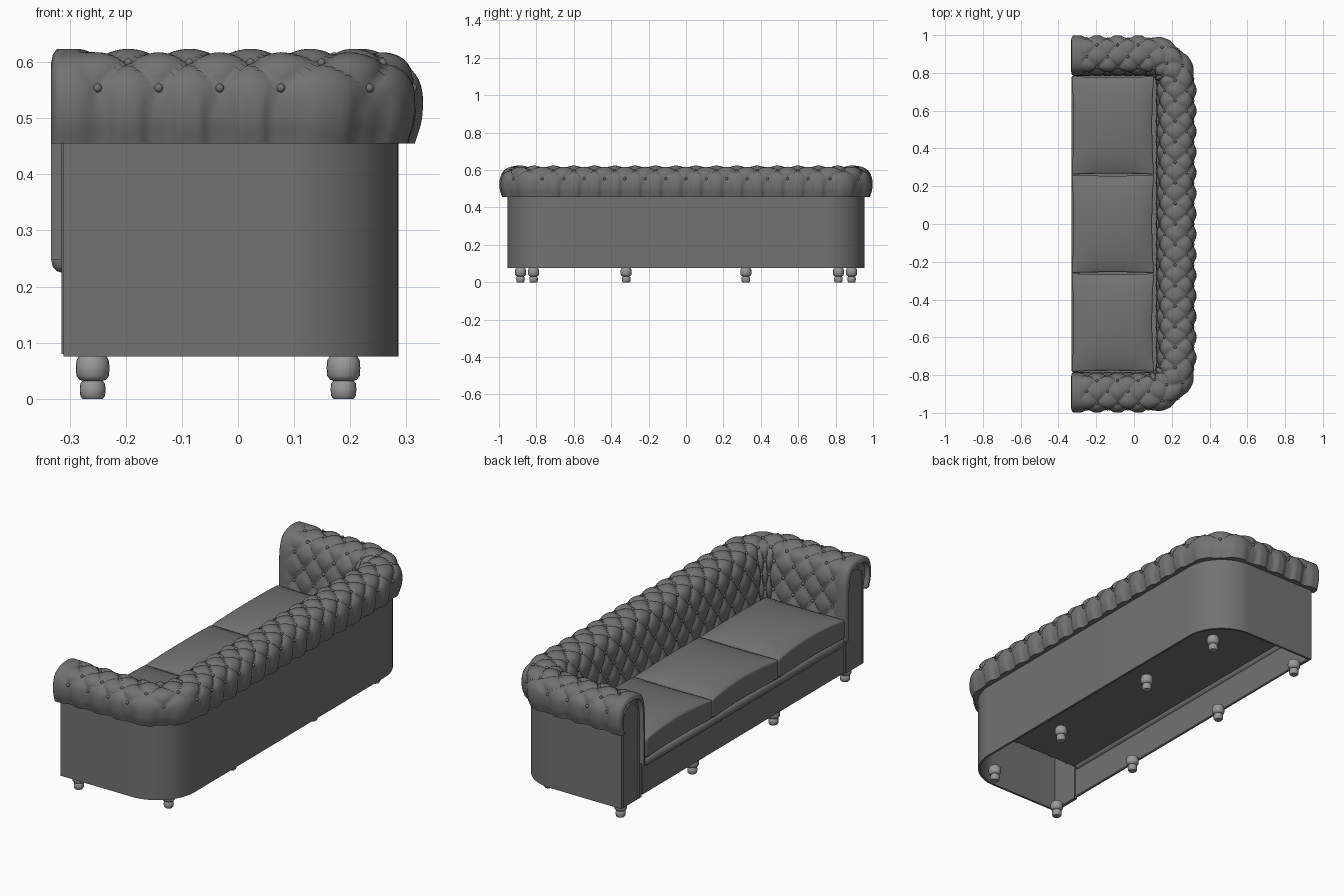
import bpy, bmesh, math
from mathutils import Vector

if "Cube" in bpy.data.objects:
    bpy.data.objects.remove(bpy.data.objects["Cube"])

# Dark leather and slightly lighter feet
leather = bpy.data.materials.new("dark_leather")
leather.diffuse_color = (0.17, 0.17, 0.17, 1)
leather.use_nodes = True
leather.node_tree.nodes["Principled BSDF"].inputs["Base Color"].default_value = leather.diffuse_color
wood = bpy.data.materials.new("foot_grey")
wood.diffuse_color = (0.32, 0.32, 0.32, 1)
wood.use_nodes = True
wood.node_tree.nodes["Principled BSDF"].inputs["Base Color"].default_value = wood.diffuse_color

# Plan path of the arms and back: offset d is measured outwards from the roll centre line
X0, CX, CY, R = -0.333, 0.225, 0.893, 0.145
L1 = CX - R - X0
LA = R * math.pi / 2
T = 2 * (L1 + LA + CY - R)


def path(u, d):
    side = 1 if u > T / 2 else -1
    u = min(u, T - u)
    if u < L1:
        x, y = X0 + u, CY + d
    elif u < L1 + LA:
        t = (u - L1) / R
        x, y = CX - R + (R + d) * math.sin(t), CY - R + (R + d) * math.cos(t)
    else:
        x, y = CX + d, CY - R - (u - L1 - LA)
    return x, side * y


def finish(name, bm, angle=40, bevel=0, mat=leather):
    bmesh.ops.recalc_face_normals(bm, faces=bm.faces)
    me = bpy.data.meshes.new(name)
    bm.to_mesh(me)
    bm.free()
    me.materials.append(mat)
    ob = bpy.data.objects.new(name, me)
    bpy.context.collection.objects.link(ob)
    bpy.ops.object.select_all(action='DESELECT')
    ob.select_set(True)
    bpy.context.view_layer.objects.active = ob
    bpy.ops.object.shade_smooth_by_angle(angle=math.radians(angle))
    if bevel:
        m = ob.modifiers.new("Bevel", 'BEVEL')
        m.width, m.segments = bevel, 3
    return ob


def skin(bm, rows, closed=False):
    vs = [[bm.verts.new(p) for p in r] for r in rows]
    n = len(rows[0])
    for a, b in zip(vs, vs[1:]):
        for j in range(n if closed else n - 1):
            k = (j + 1) % n
            bm.faces.new((a[j], a[k], b[k], b[j]))
    return vs


def box(name, lo, hi, bevel=0.0):
    bm = bmesh.new()
    bmesh.ops.create_cube(bm, size=1)
    for v in bm.verts:
        v.co = Vector([(l + h) / 2 + c * (h - l) for l, h, c in zip(lo, hi, v.co)])
    return finish(name, bm, bevel=bevel)


# Roll cross-section (offset, z), smoothed and measured by length
ctrl = [(0.090, 0.455), (0.103, 0.50), (0.102, 0.555), (0.078, 0.60), (0.03, 0.621),
        (-0.03, 0.621), (-0.078, 0.597), (-0.102, 0.54), (-0.108, 0.46), (-0.11, 0.36), (-0.11, 0.24)]
c = [Vector(p) for p in ctrl]
c = [2 * c[0] - c[1]] + c + [2 * c[-1] - c[-2]]
dense = []
for i in range(1, len(c) - 2):
    p0, p1, p2, p3 = c[i - 1:i + 3]
    for k in range(20):
        t = k / 20
        dense.append(0.5 * (2 * p1 + (p2 - p0) * t + (2 * p0 - 5 * p1 + 4 * p2 - p3) * t * t
                            + (3 * p1 - p0 - 3 * p2 + p3) * t ** 3))
dense.append(c[-2])
lens = [0]
for a, b in zip(dense, dense[1:]):
    lens.append(lens[-1] + (b - a).length)


def section(v, inset=0.0):
    i = 0
    while i < len(lens) - 2 and lens[i + 1] < v:
        i += 1
    t = (dense[i + 1] - dense[i]).normalized()
    p = dense[i] + t * (v - lens[i])
    return p - Vector((t.y, -t.x)) * inset


# Tufted roll: diamond lattice of buttons, stepped vertical pleats on the outside
NB, ROWS, B = 24, 7, 0.070
U0 = 0.083
A = (T - 2 * U0) / NB
DU, DV = A / 12, B / 6
V0 = 9 * DV
NV = int(lens[-1] / DV)


def dent(u, v):
    s, r = (u - U0) / A, (v - V0) / B
    depth = 0.017
    h = abs(math.sin(math.pi * (s + r / 2)) * math.sin(math.pi * (s - r / 2))) ** 0.42
    if r < 0:
        w = abs(math.sin(math.pi * s))
        pleat = 0.3 + 0.7 * min(1, max(0, (w - 0.6) / 0.2))
        k = min(1, -r / 0.6)
        h = w ** 0.84 * (1 - k) + pleat * k
    over = max(0, -s, s - NB)
    return depth * (1 - h) * max(0, 1 - 3 * over)


ends = [(0.028, 0.035), (0, 0.025), (0.003, 0.010)]
cols = ends + [(U0 + k * DU, 0) for k in range(-8, NB * 12 + 9)] + [(T - u, i) for u, i in reversed(ends)]
rows = []
for u, inset in cols:
    row = [(*path(u, 0.05), 0.455)]
    for j in range(NV + 1):
        p = section(j * DV, inset + dent(u, j * DV))
        if p.x > 0:
            p.y = max(p.y, 0.455)
        if j == 0:
            p.y = 0.455
        row.append((*path(u, p.x), p.y))
    rows.append(row)
bm = bmesh.new()
skin(bm, rows)
finish("tufted_arms_and_back", bm, 60)

# Buttons
bm = bmesh.new()
for r in range(ROWS):
    p = section(V0 + r * B, 0.014)
    for k in range(NB + 1 - r % 2):
        u = U0 + (k + (r % 2) / 2) * A
        g = bmesh.ops.create_uvsphere(bm, u_segments=10, v_segments=6, radius=0.008)
        bmesh.ops.translate(bm, verts=g["verts"], vec=(*path(u, p.x), p.y))
finish("buttons", bm, 60)

# Outer body shell, open underneath
us = [0.022, L1] + [L1 + LA * i / 16 for i in range(1, 17)]
us = us + [T - u for u in reversed(us)]
bm = bmesh.new()
vs = skin(bm, [[(*path(u, d), z) for d, z in
                ((0.061, 0.075), (0.061, 0.465), (0.05, 0.465), (0.05, 0.075))] for u in us], True)
bm.faces.new(vs[0])
bm.faces.new(vs[-1])
finish("body_shell", bm, 30)

# Arm front panels with piping
for side, label in ((-1, "right"), (1, "left")):
    outline = [section(lens[-1] * i / 40, 0.012) for i in range(41)]
    outline = [p for p in outline if p.y > 0.462]
    outline += [Vector((-0.098, 0.075)), Vector((0.059, 0.075)), Vector((0.059, 0.462))]
    bm = bmesh.new()
    vs = skin(bm, [[(x, side * (CY + p.x), p.y) for p in outline] for x in (-0.311, -0.295)], True)
    bm.faces.new(vs[0])
    bm.faces.new(vs[1])
    finish(label + "_arm_front_panel", bm, 30)
    cu = bpy.data.curves.new(label + "_arm_piping", 'CURVE')
    cu.dimensions = '3D'
    cu.bevel_depth, cu.bevel_resolution = 0.006, 2
    cu.materials.append(leather)
    pts = [(-0.075, 0.08), (-0.075, 0.51)]
    pts += [(-0.012 - 0.063 * math.cos(math.pi * i / 10), 0.51 + 0.063 * math.sin(math.pi * i / 10))
            for i in range(1, 10)]
    pts += [(0.051, 0.51), (0.051, 0.08)]
    sp = cu.splines.new('POLY')
    sp.points.add(len(pts) - 1)
    for q, (d, z) in zip(sp.points, pts):
        q.co = (-0.309, side * (CY + d), z, 1)
    bpy.context.collection.objects.link(bpy.data.objects.new(label + "_arm_piping", cu))

# Seat base
box("front_board", (-0.315, -0.795, 0.085), (-0.297, 0.795, 0.235), 0.004)
box("front_lip", (-0.332, -0.788, 0.225), (-0.285, 0.788, 0.268), 0.018)
box("seat_deck", (-0.30, -0.79, 0.245), (0.12, 0.79, 0.262))

# Seat cushions, crowned with slightly pinched sides
for n in (-1, 0, 1):
    bm = bmesh.new()
    bmesh.ops.create_cube(bm, size=2)
    bmesh.ops.subdivide_edges(bm, edges=bm.edges[:], cuts=13, use_grid_fill=True)
    for v in bm.verts:
        x, y, z = v.co
        crown = max(0, (1 - x * x) * (1 - y * y)) ** 0.6
        edge = max(0, 1 - y * y)
        bulge = 0.032 * crown + 0.012 * edge if z > 0 else 0
        v.co = (-0.112 + 0.218 * x * (1 - 0.045 * (1 - y * y)),
                n * 0.522 + 0.26 * y * (1 - 0.02 * (1 - x * x)),
                0.314 + 0.047 * z + bulge * z)
    ob = finish("seat_cushion_%d" % (n + 2), bm, 40, 0.012)
    ob.modifiers["Bevel"].limit_method = 'ANGLE'
    ob.modifiers["Bevel"].angle_limit = math.radians(50)

# Turned feet
foot = [(0, 0), (0.018, 0), (0.022, 0.005), (0.023, 0.016), (0.022, 0.027), (0.018, 0.032), (0.024, 0.034),
        (0.029, 0.041), (0.030, 0.055), (0.029, 0.068), (0.025, 0.075), (0, 0.078)]
for x, ys in ((-0.259, (0.885, 0.32)), (0.188, (0.815, 0.32))):
    for y in ys:
        for s in (-1, 1):
            bm = bmesh.new()
            skin(bm, [[(x + r * math.cos(a), s * y + r * math.sin(a), z)
                       for a in [2 * math.pi * i / 20 for i in range(20)]] for r, z in foot], True)
            bmesh.ops.remove_doubles(bm, verts=bm.verts, dist=1e-5)
            finish("front_foot" if x < 0 else "back_foot", bm, 40, mat=wood)
